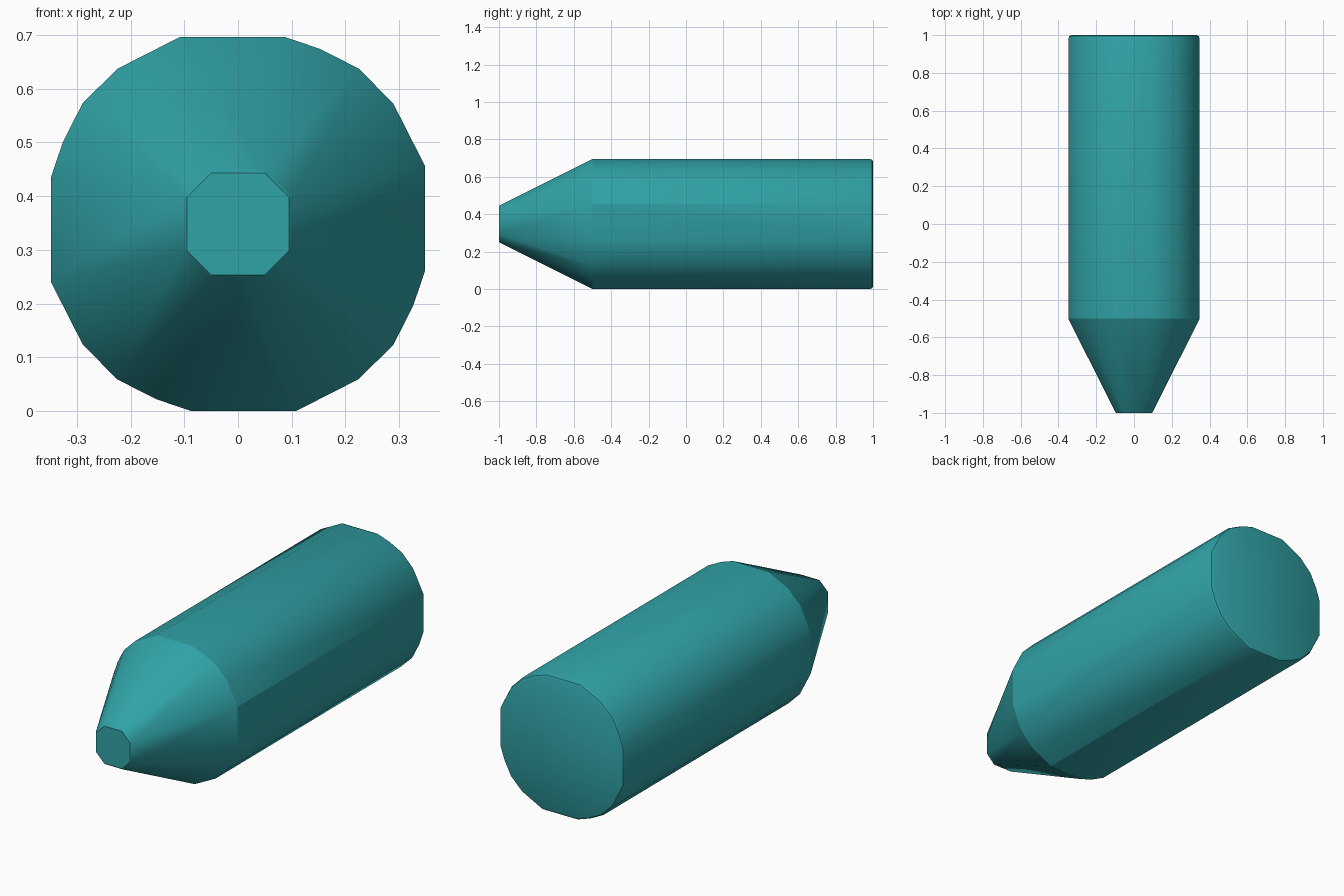
import bpy
import bmesh
from mathutils import Vector

cube = bpy.data.objects.get("Cube")
if cube:
    bpy.data.objects.remove(cube, do_unlink=True)

CENTRE_Z = 0.348


def four_fold(quarter):
    """Repeat a quarter outline clockwise around the axis."""
    points = []
    for turn in range(4):
        points += quarter
        quarter = [(z, -x) for x, z in quarter]
    return points


def add_ring(bm, outline, y, scale=1.0):
    return [bm.verts.new(Vector((x * scale, y, z * scale + CENTRE_Z)))
            for x, z in outline]


def join_rings(bm, a, b):
    for i in range(len(a)):
        j = (i + 1) % len(a)
        bm.faces.new((a[i], a[j], b[j], b[i]))


# Cross-sections of the barrel and the blunt point
barrel = four_fold([(-0.108, 0.348), (0.087, 0.348), (0.152, 0.326),
                    (0.225, 0.289), (0.289, 0.224)])
tip = four_fold([(-0.052, 0.1), (0.052, 0.1)])

bm = bmesh.new()

# Barrel with a softened rear rim
back = [add_ring(bm, barrel, y, s) for y, s in
        ((-0.5, 1), (0.982, 1), (0.995, 0.985), (1.0, 0.955))]
for a, b in zip(back, back[1:]):
    join_rings(bm, a, b)
bm.faces.new(back[-1])

# Blunt end of the point
tip_rim = add_ring(bm, tip, -0.994)
tip_face = add_ring(bm, tip, -1.0, 0.95)
join_rings(bm, tip_rim, tip_face)
bm.faces.new(tip_face)

# Tapered nose: each quarter fans from two tip corners to five barrel corners
shoulder = back[0]
for q in range(4):
    s = [shoulder[(5 * q + i) % 20] for i in range(6)]
    t = [tip_rim[(2 * q + i) % 8] for i in range(3)]
    bm.faces.new((s[0], s[1], t[1], t[0]))
    bm.faces.new((s[1], s[2], t[1]))
    bm.faces.new((s[2], s[3], t[1]))
    bm.faces.new((s[3], s[4], t[2], t[1]))
    bm.faces.new((s[4], s[5], t[2]))

bmesh.ops.recalc_face_normals(bm, faces=bm.faces)
mesh = bpy.data.meshes.new("pointed_barrel")
bm.to_mesh(mesh)
bm.free()

# Teal finish
teal = bpy.data.materials.new("teal")
teal.use_nodes = True
colour = (0.03, 0.36, 0.38, 1.0)
teal.diffuse_color = colour
teal.node_tree.nodes["Principled BSDF"].inputs["Base Color"].default_value = colour
mesh.materials.append(teal)

body = bpy.data.objects.new("pointed_barrel", mesh)
bpy.context.collection.objects.link(body)
bpy.ops.object.select_all(action='DESELECT')
body.select_set(True)
bpy.context.view_layer.objects.active = body
bpy.ops.object.shade_smooth_by_angle(angle=0.44)
